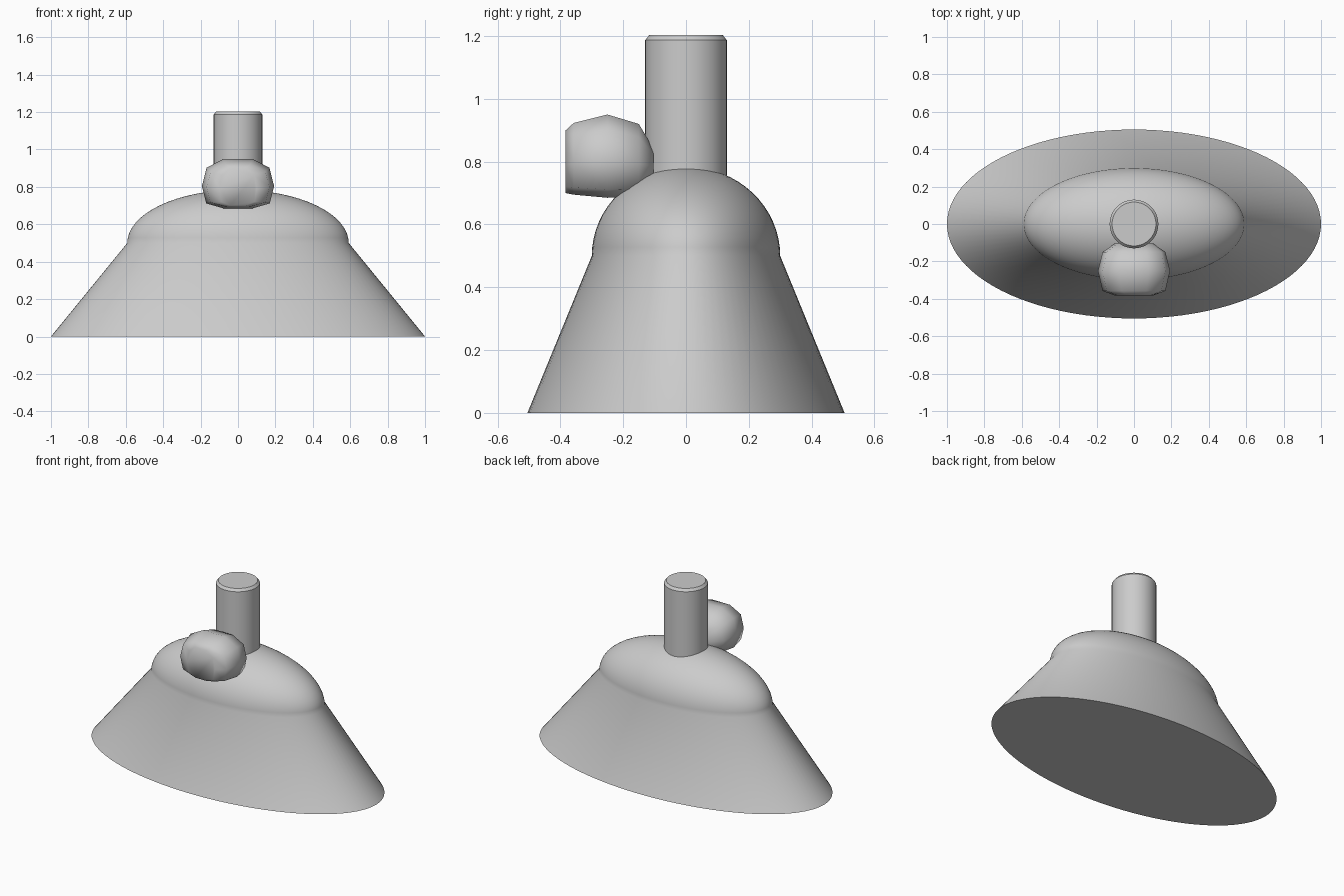
import bpy, math

if "Cube" in bpy.data.objects:
    bpy.data.objects.remove(bpy.data.objects["Cube"])


def loft(name, rings, angle):
    """Skin a stack of equal-length closed rings, cap both ends, shade smooth."""
    n = len(rings[0])
    verts = [p for ring in rings for p in ring]
    faces = [(r * n + i, r * n + (i + 1) % n, (r + 1) * n + (i + 1) % n, (r + 1) * n + i)
             for r in range(len(rings) - 1) for i in range(n)]
    faces.append(tuple(reversed(range(n))))
    faces.append(tuple(range(len(verts) - n, len(verts))))
    mesh = bpy.data.meshes.new(name)
    mesh.from_pydata(verts, [], faces)
    obj = bpy.data.objects.new(name, mesh)
    bpy.context.collection.objects.link(obj)
    bpy.ops.object.select_all(action='DESELECT')
    obj.select_set(True)
    bpy.context.view_layer.objects.active = obj
    bpy.ops.object.shade_smooth_by_angle(angle=math.radians(angle))
    return obj


def ellipse(rx, ry, z, n=96):
    return [(rx * math.cos(2 * math.pi * i / n), ry * math.sin(2 * math.pi * i / n), z)
            for i in range(n)]


# Flared oval skirt flowing into a domed top
body = [ellipse(1.0, 0.505, 0), ellipse(0.592, 0.3, 0.5)]
STEPS = 16
for k in range(1, STEPS + 1):
    a = min(k / STEPS, 0.995) * math.pi / 2
    body.append(ellipse(0.592 * math.cos(a), 0.3 * math.cos(a), 0.5 + 0.284 * math.sin(a)))
loft("bell_body", body, 50)

# Round post with a small chamfer at the top
loft("top_post", [ellipse(0.13, 0.13, 0.7, 64), ellipse(0.13, 0.13, 1.187, 64),
                  ellipse(0.117, 0.117, 1.203, 64)], 30)

# Faceted knob on the front: one half outline, mirrored, scaled along y
half = [(0.4, 0), (0.88, 0.1), (1, 0.45), (0.87, 0.82), (0.4, 1)]
outline = half + [(-x, z) for x, z in reversed(half)]
sections = [  # y, half width, bottom, top
    (-0.383, 0.10, 0.70, 0.90),
    (-0.358, 0.168, 0.695, 0.923),
    (-0.25, 0.193, 0.685, 0.95),
    (-0.15, 0.168, 0.69, 0.92),
    (-0.103, 0.10, 0.74, 0.84),
]
loft("front_knob", [[(x * w, y, lo + z * (hi - lo)) for x, z in outline]
                    for y, w, lo, hi in reversed(sections)], 60)
